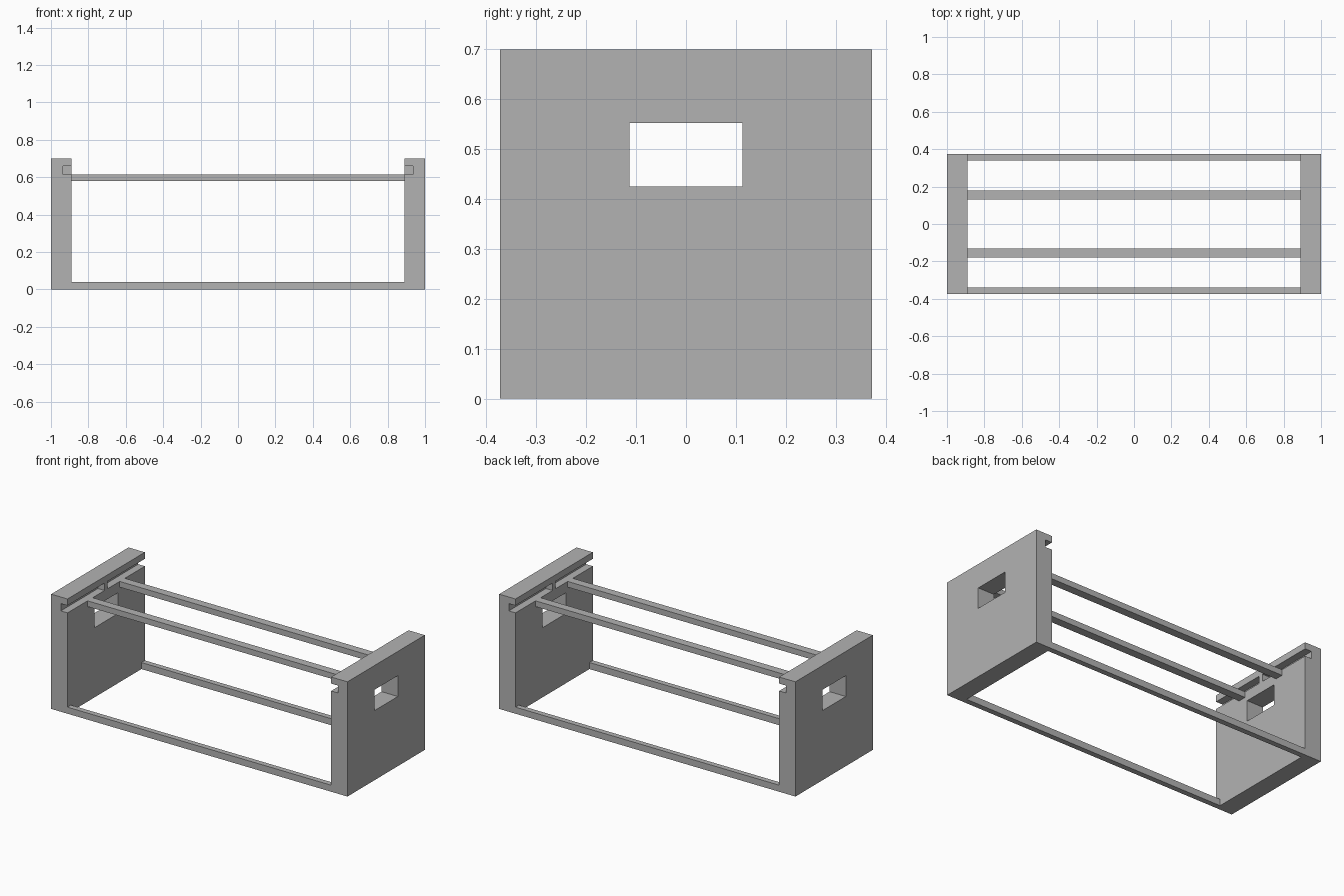
import bpy
import bmesh

cube = bpy.data.objects.get("Cube")
if cube:
    bpy.data.objects.remove(cube, do_unlink=True)

# Main dimensions
HALF_X, INNER_X, GROOVE_X = 1.0, 0.89, 0.935
HALF_Y, HEIGHT = 0.373, 0.70
GROOVE_LOW, GROOVE_TOP = 0.615, 0.66

grey = bpy.data.materials.new("plain grey")
grey.use_nodes = True
colour = (0.45, 0.45, 0.45, 1)
grey.diffuse_color = colour
grey.node_tree.nodes["Principled BSDF"].inputs["Base Color"].default_value = colour


def add_object(name, bm):
    bmesh.ops.recalc_face_normals(bm, faces=bm.faces)
    mesh = bpy.data.meshes.new(name)
    bm.to_mesh(mesh)
    bm.free()
    mesh.materials.append(grey)
    obj = bpy.data.objects.new(name, mesh)
    bpy.context.collection.objects.link(obj)
    return obj


def box(name, xs, ys, zs):
    bm = bmesh.new()
    bmesh.ops.create_cube(bm, size=1)
    for v in bm.verts:
        for axis, (low, high) in enumerate((xs, ys, zs)):
            v.co[axis] = high if v.co[axis] > 0 else low
    return add_object(name, bm)


def extrude_along_y(name, profile, half_y):
    bm = bmesh.new()
    face = bm.faces.new([bm.verts.new((x, -half_y, z)) for x, z in profile])
    new = bmesh.ops.extrude_face_region(bm, geom=[face])["geom"]
    verts = [g for g in new if isinstance(g, bmesh.types.BMVert)]
    bmesh.ops.translate(bm, verts=verts, vec=(0, 2 * half_y, 0))
    return add_object(name, bm)


# Side panels: grooved profile with a rectangular hand hole
for side, label in ((1, "left"), (-1, "right")):
    profile = [(HALF_X, 0), (HALF_X, HEIGHT), (INNER_X, HEIGHT),
               (INNER_X, GROOVE_TOP), (GROOVE_X, GROOVE_TOP),
               (GROOVE_X, GROOVE_LOW), (INNER_X, GROOVE_LOW), (INNER_X, 0)]
    panel = extrude_along_y(label + "_panel", [(side * x, z) for x, z in profile], HALF_Y)
    cutter = box(label + "_hole_cutter", sorted((side * 0.8, side * 1.1)),
                 (-0.113, 0.113), (0.425, 0.552))
    cutter.hide_render = True
    cutter.hide_viewport = False
    cut = panel.modifiers.new("hand_hole", "BOOLEAN")
    cut.operation = "DIFFERENCE"
    cut.solver = "EXACT"
    cut.object = cutter
    bpy.context.view_layer.objects.active = panel
    bpy.ops.object.modifier_apply(modifier=cut.name)
    bpy.data.objects.remove(cutter, do_unlink=True)

    # Small stop in the middle of the groove
    box(label + "_groove_stop", sorted((side * INNER_X, side * GROOVE_X)),
        (-0.015, 0.015), (GROOVE_LOW, GROOVE_TOP))

# Long rails: floor rails at the edges, upper bars nearer the middle
for side, label in ((-1, "front"), (1, "back")):
    span = (-INNER_X, INNER_X)
    box(label + "_floor_rail", span, sorted((side * 0.34, side * HALF_Y)), (0, 0.04))
    box(label + "_upper_bar", span, sorted((side * 0.13, side * 0.18)), (0.58, GROOVE_LOW))
